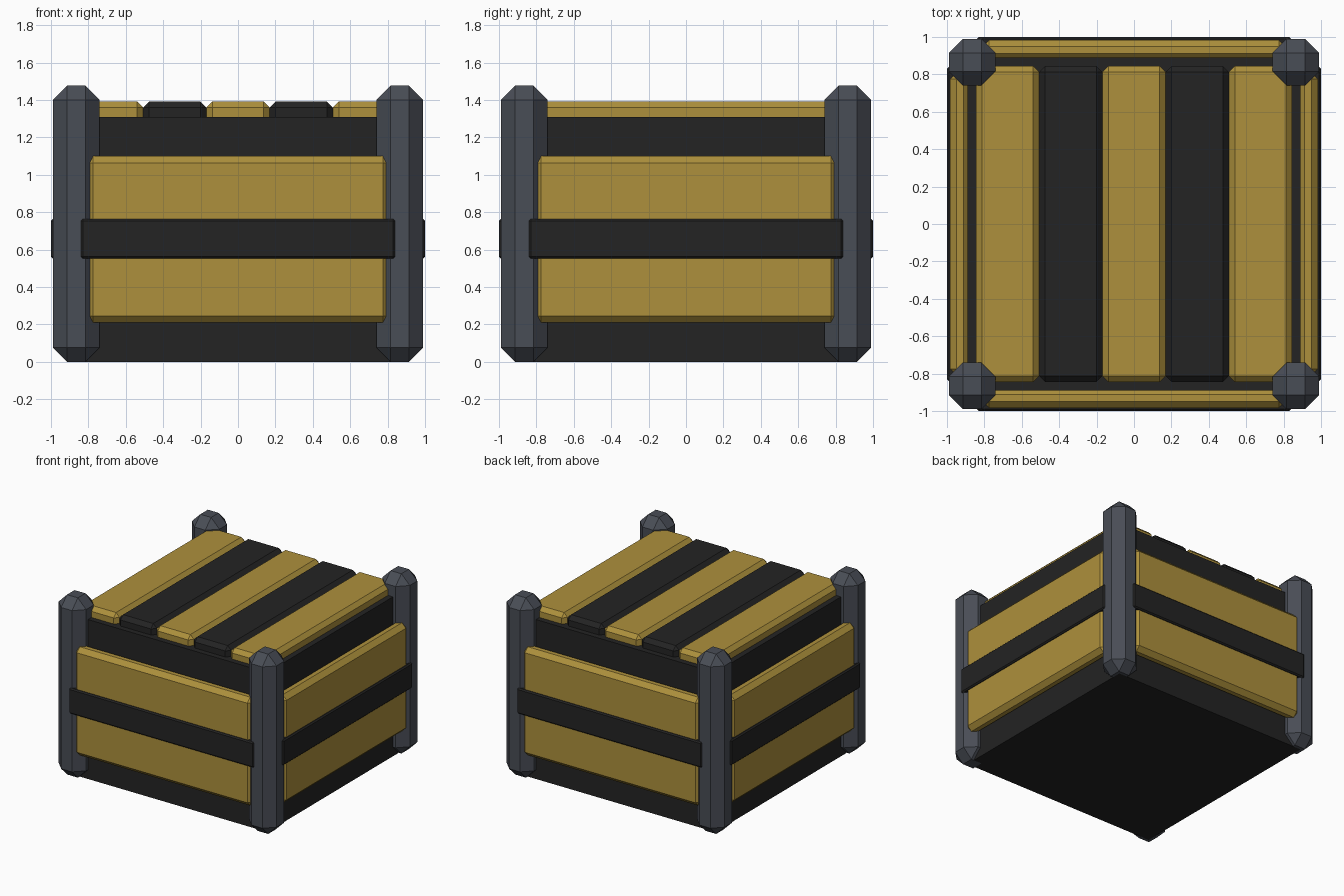
import bpy
from math import radians
from mathutils import Matrix, Vector

cube = bpy.data.objects.get("Cube")
if cube:
    bpy.data.objects.remove(cube, do_unlink=True)

import bmesh


def material(name, rgb):
    m = bpy.data.materials.new(name)
    m.use_nodes = True
    color = (*rgb, 1)
    m.diffuse_color = color
    m.node_tree.nodes["Principled BSDF"].inputs["Base Color"].default_value = color
    return m


gold = material("gold_paint", (0.42, 0.28, 0.045))
black = material("black_paint", (0.017, 0.017, 0.017))
steel = material("blue_grey_steel", (0.066, 0.074, 0.092))


def box(name, low, high, mat, chamfer=0, turn=0):
    """Chamfered box between two corners, turned about the z axis."""
    low, high = Vector(low), Vector(high)
    bm = bmesh.new()
    bmesh.ops.create_cube(bm, size=1)
    bmesh.ops.scale(bm, vec=high - low, verts=bm.verts)
    bmesh.ops.translate(bm, vec=(low + high) / 2, verts=bm.verts)
    if chamfer:
        bmesh.ops.bevel(bm, geom=bm.edges[:], offset=chamfer, segments=1,
                        affect='EDGES', clamp_overlap=True)
    bmesh.ops.transform(bm, matrix=Matrix.Rotation(radians(turn), 4, 'Z'), verts=bm.verts)
    bmesh.ops.recalc_face_normals(bm, faces=bm.faces)
    mesh = bpy.data.meshes.new(name)
    bm.to_mesh(mesh)
    bm.free()
    mesh.materials.append(mat)
    obj = bpy.data.objects.new(name, mesh)
    bpy.context.scene.collection.objects.link(obj)
    return obj


# Inner body
box("crate_body", (-0.89, -0.89, 0), (0.89, 0.89, 1.31), black)

# Side panels with their bands, and the corner posts
for i, side in enumerate(("front", "left", "back", "right")):
    turn = 90 * i
    box(side + "_panel", (-0.81, -0.985, 0.21), (0.81, -0.875, 1.1), gold, 0.036, turn)
    box(side + "_band", (-0.84, -1, 0.553), (0.84, -0.9, 0.763), black, 0.01, turn)
    box(f"corner_post_{i + 1}", (0.74, -0.99, 0), (0.99, -0.74, 1.477), steel, 0.076, turn)

# Lid slats in alternating colours
width = 0.338
for i in range(5):
    x = (i - 2) * width
    box(f"lid_slat_{i + 1}", (x - width / 2, -0.845, 1.25), (x + width / 2, 0.845, 1.392),
        black if i % 2 else gold, 0.032)
